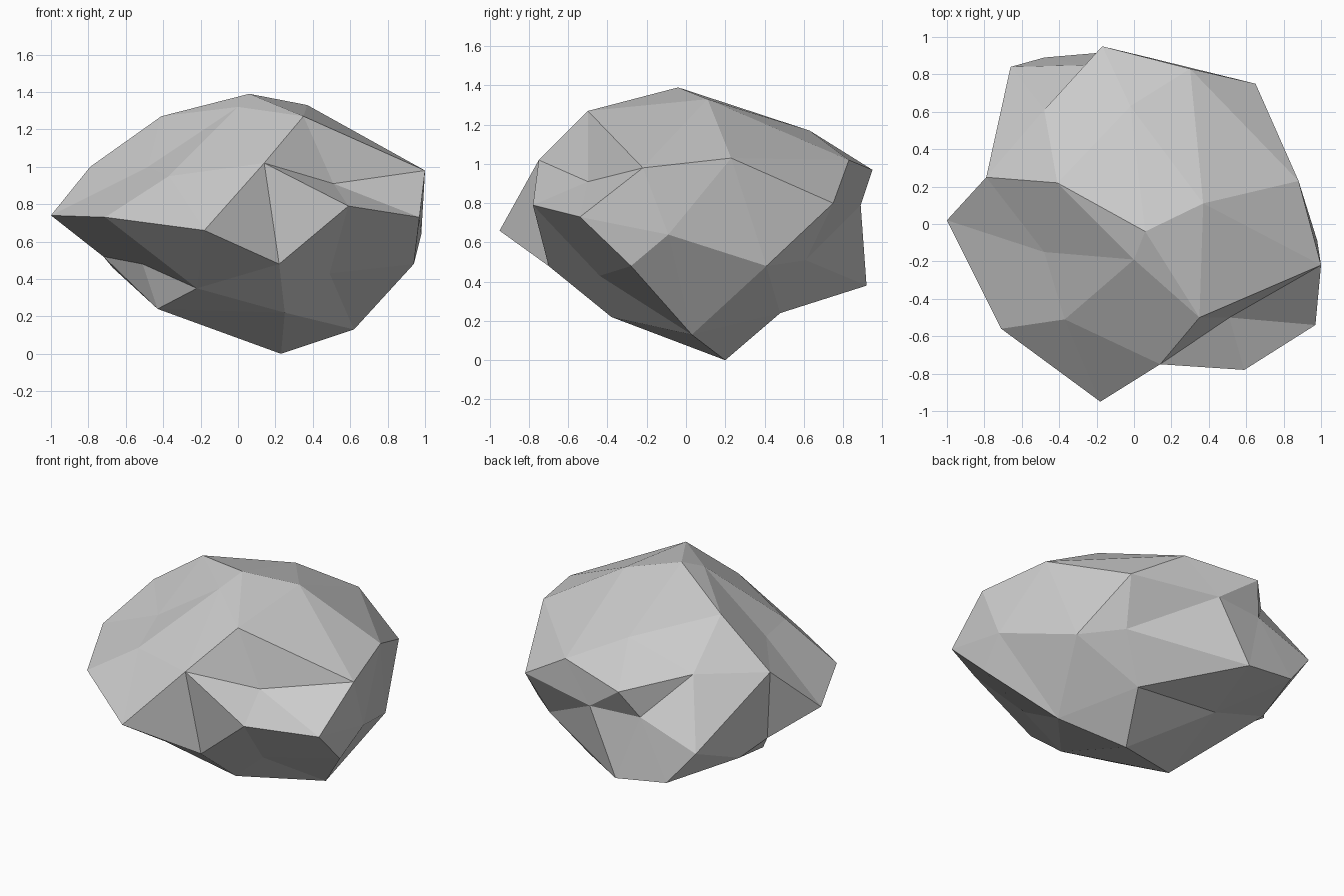
import bpy
import bmesh
from mathutils import Vector

default_cube = bpy.data.objects.get("Cube")
if default_cube:
    bpy.data.objects.remove(default_cube, do_unlink=True)


def make_material(name, colour):
    """One flat, matte colour for the viewport and for renders."""
    material = bpy.data.materials.new(name)
    material.use_nodes = True
    material.diffuse_color = colour
    shader = material.node_tree.nodes["Principled BSDF"]
    shader.inputs["Base Color"].default_value = colour
    shader.inputs["Roughness"].default_value = 0.9
    return material


# Corner points of the boulder, band by band, in hundredths of a unit
crown = [(6, -4, 139), (35, -50, 127), (0, -19, 132), (-41, 22, 127),
         (37, 11, 133), (-2, 63, 117)]
shoulder = [(14, -75, 102), (51, -50, 91), (100, -22, 98), (88, 23, 103),
            (30, 83, 102), (-17, 95, 97), (-48, 61, 104), (-79, 25, 100),
            (-48, -15, 100), (-37, -51, 95)]
waist = [(-18, -95, 66), (59, -78, 79), (97, -54, 73), (98, -9, 64),
         (65, 75, 80), (8, 89, 79), (-26, 85, 79), (-66, 84, 65),
         (-100, 2, 74), (-71, -56, 73)]
skirt = [(22, -70, 48), (49, -44, 43), (94, -28, 48), (79, 41, 48),
         (57, 61, 51), (-13, 92, 38), (-48, 89, 43), (-67, 40, 46),
         (-72, 18, 52), (-51, -20, 48), (-22, -45, 35)]
base = [(25, -38, 22), (62, 3, 13), (23, 20, 0), (37, 48, 24),
        (-30, 40, 35), (-43, -19, 24)]


def wrap_points(points, centre):
    """Skin scattered points: wrap them on a ball, then move them into place."""
    bm = bmesh.new()
    placed = []
    for point in points:
        direction = (point - centre).normalized()
        placed.append((bm.verts.new(direction), point))
    bmesh.ops.convex_hull(bm, input=bm.verts[:])
    bmesh.ops.recalc_face_normals(bm, faces=bm.faces[:])
    for vert, point in placed:
        vert.co = point
    return bm


# Boulder body
corners = [Vector(p) / 100 for band in (crown, shoulder, waist, skirt, base)
           for p in band]
bm = wrap_points(corners, Vector((0, 0, 0.68)))
mesh = bpy.data.meshes.new("boulder")
bm.to_mesh(mesh)
bm.free()

# Faceted look in a single stone colour
for polygon in mesh.polygons:
    polygon.use_smooth = False
mesh.materials.append(make_material("stone_grey", (0.6, 0.6, 0.6, 1)))

boulder = bpy.data.objects.new("boulder", mesh)
bpy.context.scene.collection.objects.link(boulder)
